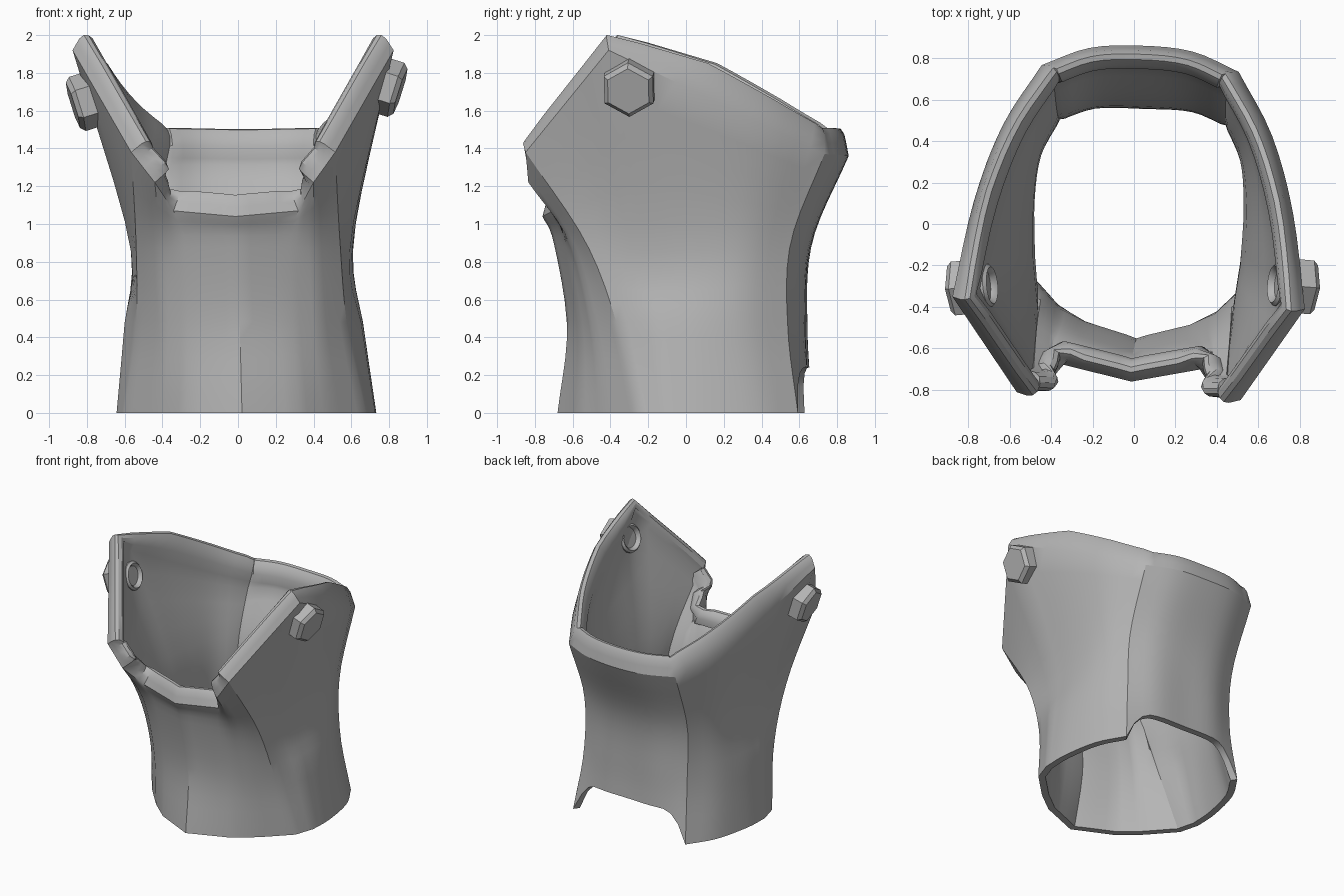
import bpy, bmesh, math
from mathutils import Vector, Matrix
from mathutils.bvhtree import BVHTree

cube = bpy.data.objects.get("Cube")
if cube:
    bpy.data.objects.remove(cube, do_unlink=True)

metal = bpy.data.materials.new("grey metal")
metal.use_nodes = True
GREY = (0.46, 0.46, 0.46, 1)
metal.diffuse_color = GREY
metal.node_tree.nodes["Principled BSDF"].inputs["Base Color"].default_value = GREY


def add_object(name, bm, smooth_angle):
    """Turn a bmesh into a finished object."""
    bmesh.ops.recalc_face_normals(bm, faces=bm.faces)
    mesh = bpy.data.meshes.new(name)
    bm.to_mesh(mesh)
    bm.free()
    obj = bpy.data.objects.new(name, mesh)
    bpy.context.collection.objects.link(obj)
    mesh.materials.append(metal)
    bpy.ops.object.select_all(action='DESELECT')
    obj.select_set(True)
    bpy.context.view_layer.objects.active = obj
    bpy.ops.object.shade_smooth_by_angle(angle=math.radians(smooth_angle))


def spline(a, b, c, d, t):
    """Smooth step from b to c."""
    return 0.5 * (2 * b + (c - a) * t + (2 * a - 5 * b + 4 * c - d) * t * t
                  + (3 * b - a - 3 * c + d) * t ** 3)


# Half of the collar, front centre to back centre:
# hem xy, waist xy, chest xy, rim xyz, rim roll height
HALF = [
    ((0, -.68), (0, -.63), (0, -.7), (0, -.76, 1.04), .1),
    ((.3, -.55), (.28, -.55), (.28, -.63), (.33, -.69, 1.07), .1),
    ((.46, -.42), (.42, -.48), (.41, -.6), (.42, -.82, 1.22), .09),
    ((.64, -.23), (.56, -.34), (.54, -.51), (.54, -.83, 1.38), .07),
    ((.685, -.08), (.63, -.13), (.585, -.2), (.85, -.38, 1.92), .075),
    ((.68, .12), (.63, .1), (.59, .1), (.77, .08, 1.7), .16),
    ((.62, .4), (.58, .34), (.56, .35), (.65, .45, 1.515), .15),
    ((.5, .61), (.46, .555), (.46, .57), (.475, .75, 1.37), .13),
    ((.25, .66), (.25, .63), (.25, .65), (.25, .84, 1.365), .13),
    ((0, .665), (0, .635), (0, .665), (0, .86, 1.36), .13),
]
WAIST, CHEST, ARCH = .45, .9, .24
CORNERS = {0, 1, 2, 3, 4, 7}
STEP, ROWS = 4, 14
LAST = len(HALF) - 1
COUNT = 2 * LAST
UP = Vector((0, 0, 1))


def column_point(i, v):
    """Point at height parameter v (0 hem to 3 rim) on key column i."""
    i %= COUNT
    side = 1 if i <= LAST else -1
    hem, waist, chest, rim, _ = HALF[i if i <= LAST else COUNT - i]
    p = [Vector((*hem, 0)), Vector((*waist, WAIST)), Vector((*chest, CHEST)), Vector(rim)]
    p = [2 * p[0] - p[1]] + p + [2 * p[3] - p[2]]
    k = min(int(v), 2)
    q = spline(*p[k:k + 4], v - k)
    q.x *= side
    return q


def is_corner(i):
    i %= COUNT
    return min(i, COUNT - i) in CORNERS


def surface_point(j, v):
    i, t = j // STEP, (j % STEP) / STEP
    a, b, c, d = (column_point(i + n, v) for n in (-1, 0, 1, 2))
    if is_corner(i):
        a = 2 * b - c
    if is_corner(i + 1):
        d = 2 * c - b
    return spline(a, b, c, d, t)


def hem_start(j):
    """Raise the hem into an arch across the back."""
    pos = j / STEP
    pos = min(pos, COUNT - pos)
    s = min(1, max(0, pos - 7))
    return ARCH / WAIST * (1 - (1 - s) ** 3)


def roll_height(j):
    i, t = j // STEP, (j % STEP) / STEP
    h = [HALF[min(n % COUNT, COUNT - n % COUNT)][4] for n in (i, i + 1)]
    return h[0] * (1 - t) + h[1] * t


# Outer wall grid
N = COUNT * STEP
grid = []
for j in range(N):
    v0 = hem_start(j)
    grid.append([surface_point(j, v0 + (3 - v0) * k / ROWS) for k in range(ROWS + 1)])


def directions(j, k):
    """Direction around the collar and outward normal."""
    along = (grid[(j + 1) % N][k] - grid[j - 1][k]).normalized()
    rise = grid[j][min(k + 1, ROWS)] - grid[j][max(k - 1, 0)]
    return along, along.cross(rise).normalized()


# Rim cross-section: inward distance, share of the roll height
ROLL = [(.025, .45), (.045, .8), (.07, 1), (.095, .93), (.115, .65), (.12, .2), (.105, -.3)]

bm = bmesh.new()
rings = []
for j in range(N):
    section = [p.copy() for p in grid[j]]
    # The rim leans between the wall slope and the vertical
    along, n = directions(j, ROWS)
    lean = (n.cross(along).normalized() + UP - along * along.z).normalized()
    inward = lean.cross(along)
    h = roll_height(j)
    section += [grid[j][ROWS] + inward * depth + lean * h * share for depth, share in ROLL]
    for k in range(ROWS - 1, -1, -1):
        _, n = directions(j, k)
        q = grid[j][k] - n * (.05 + .03 * min(1, k / 5))
        if k == 0:
            q.z = grid[j][0].z
        section.append(q)
    # Slight sideways lean and twist of the whole collar
    for p in section:
        p.x, p.y = p.x + .045 - .03 * p.z + .035 * p.y, p.y - .035 * p.x
    rings.append([bm.verts.new(p) for p in section])
size = len(rings[0])
for j in range(N):
    a, b = rings[j], rings[(j + 1) % N]
    for k in range(size):
        m = (k + 1) % size
        bm.faces.new((a[k], b[k], b[m], a[m]))
tree = BVHTree.FromBMesh(bm)
add_object("collar_shell", bm, 31)


def lathe(name, rings, sides, place, smooth_angle):
    """Closed solid from (radius, height) rings."""
    bm = bmesh.new()
    loops = []
    for radius, height in rings:
        loops.append([bm.verts.new((radius * math.cos(a * math.tau / sides),
                                    radius * math.sin(a * math.tau / sides), height))
                      for a in range(sides)])
    for low, high in zip(loops, loops[1:]):
        for a in range(sides):
            b = (a + 1) % sides
            bm.faces.new((low[a], low[b], high[b], high[a]))
    bm.faces.new(loops[0])
    bm.faces.new(loops[-1])
    bm.transform(place)
    add_object(name, bm, smooth_angle)


# Hex bolts outside, with a raised washer inside
BOLT = [(.15, -.03), (.15, .06), (.125, .085)]
WASHER = [(.105, -.06), (.105, -.1), (.09, -.115), (.075, -.1), (.07, -.085)]
for name, side, target in (("left", 1, (.9, -.3, 1.7)), ("right", -1, (-.9, -.3, 1.62))):
    spot = tree.find_nearest(Vector(target))[0]
    normal = Vector((side * .95, -.08, -.3)).normalized()
    across = UP.cross(normal).normalized()
    place = Matrix((normal.cross(across), across, normal)).transposed().to_4x4()
    place.translation = spot
    lathe(name + "_hex_bolt", BOLT, 6, place, 20)
    lathe(name + "_inner_washer", WASHER, 24, place, 40)
